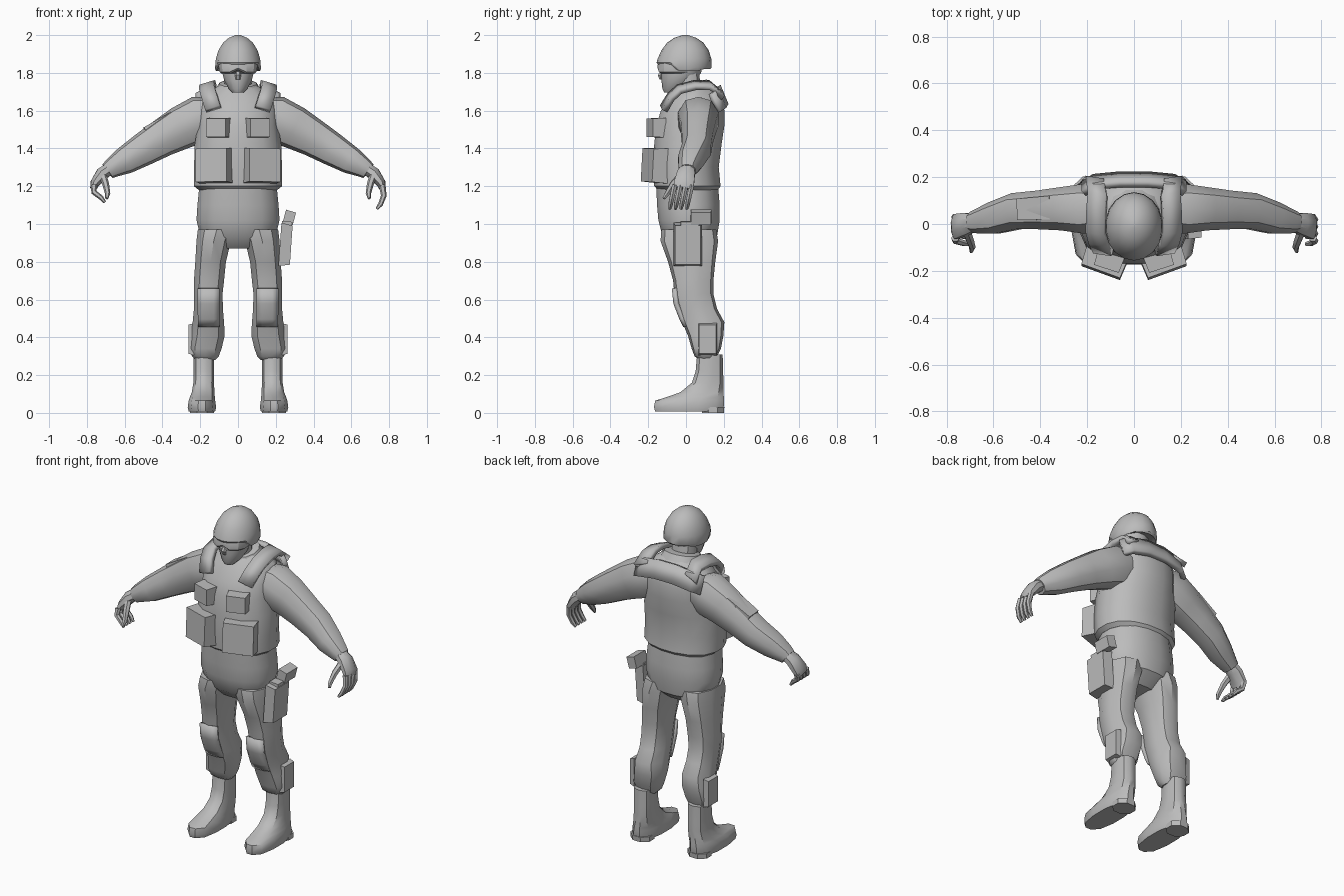
import bpy, bmesh, math
from mathutils import Vector, Matrix

grey = bpy.data.materials.new("plain grey")
grey.diffuse_color = (0.5, 0.5, 0.5, 1)


def finish(name, bm, angle=35):
    bmesh.ops.recalc_face_normals(bm, faces=bm.faces)
    me = bpy.data.meshes.new(name)
    bm.to_mesh(me)
    bm.free()
    me.materials.append(grey)
    ob = bpy.data.objects.new(name, me)
    bpy.context.collection.objects.link(ob)
    bpy.ops.object.select_all(action='DESELECT')
    ob.select_set(True)
    bpy.context.view_layer.objects.active = ob
    bpy.ops.object.shade_smooth_by_angle(angle=math.radians(angle))
    return ob


def skin(bm, rings):
    """Bridge rings of points and cap both ends."""
    vs = [[bm.verts.new(p) for p in r] for r in rings]
    n = len(vs[0])
    for a, b in zip(vs, vs[1:]):
        for i in range(n):
            bm.faces.new((a[i], a[(i + 1) % n], b[(i + 1) % n], b[i]))
    bm.faces.new(vs[0])
    bm.faces.new(vs[-1])
    return vs


def oval(n, e):
    pts = []
    for i in range(n):
        t = 2 * math.pi * (i + 0.5) / n
        c, s = math.cos(t), math.sin(t)
        k = (abs(c) ** e + abs(s) ** e) ** (-1 / e)
        pts.append((c * k, s * k))
    return pts


def stack(name, levels, n=16, e=2.3, s=1, angle=35, edit=None):
    """Horizontal sections: z, x min, x max, y min, y max."""
    bm = bmesh.new()
    rings = [[(s * ((x0 + x1) / 2 + u * (x1 - x0) / 2), (y0 + y1) / 2 + v * (y1 - y0) / 2, z)
              for u, v in oval(n, e)] for z, x0, x1, y0, y1 in levels]
    vs = skin(bm, rings)
    if edit:
        edit(vs)
    return finish(name, bm, angle)


def limb(name, path, n=10, e=2.3, s=1):
    """Sections square to a path: x, y, z, half depth, half thickness."""
    pts = [Vector(p[:3]) for p in path]
    rings = []
    for i, p in enumerate(path):
        d = (pts[min(i + 1, len(pts) - 1)] - pts[max(i - 1, 0)]).normalized()
        u = (Vector((0, 1, 0)) - d * d.y).normalized()
        v = d.cross(u)
        ring = [pts[i] + u * (a * p[3]) + v * (b * p[4]) for a, b in oval(n, e)]
        rings.append([(s * q.x, q.y, q.z) for q in ring])
    bm = bmesh.new()
    skin(bm, rings)
    return finish(name, bm)


def box(name, loc, size, rot=(0, 0, 0), taper=0.92):
    """Box whose front (-y) face is slightly smaller."""
    bm = bmesh.new()
    bmesh.ops.create_cube(bm, size=1)
    for v in bm.verts:
        if v.co.y < 0:
            v.co.x *= taper
            v.co.z *= taper
        v.co = Vector([a * b for a, b in zip(v.co, size)])
    m = Matrix.Translation(loc)
    for ang, ax in zip(rot, "XYZ"):
        m = m @ Matrix.Rotation(math.radians(ang), 4, ax)
    bm.transform(m)
    return finish(name, bm, 20)


def sheet(name, rows, thick, s=1):
    """Grid of points thickened into a pad."""
    bm = bmesh.new()
    vs = [[bm.verts.new((s * x, y, z)) for x, y, z in r] for r in rows]
    for a, b in zip(vs, vs[1:]):
        for i in range(len(a) - 1):
            bm.faces.new((a[i], a[i + 1], b[i + 1], b[i]))
    ob = finish(name, bm)
    mod = ob.modifiers.new("thickness", 'SOLIDIFY')
    mod.thickness = thick
    mod.offset = 0
    return ob


# Jacket and vest
stack("torso", [(1.18, -.21, .21, -.15, .17), (1.20, -.235, .235, -.17, .185), (1.30, -.235, .235, -.175, .175),
                (1.42, -.232, .232, -.17, .19), (1.52, -.215, .215, -.16, .205), (1.60, -.21, .21, -.135, .205),
                (1.67, -.19, .19, -.085, .19), (1.72, -.125, .125, -.05, .16), (1.745, -.08, .08, -.03, .12)])
# Hips down to the crotch
stack("hips", [(.87, -.14, .14, -.06, .09), (.93, -.20, .20, -.125, .165), (1.02, -.222, .222, -.148, .18),
               (1.10, -.217, .217, -.155, .18), (1.22, -.205, .205, -.16, .17)])
# Collar and neck
stack("neck", [(1.66, -.075, .075, -.05, .09), (1.80, -.07, .07, -.05, .07)], n=12)


def tilt(vs):
    for r in vs:
        for v in r:
            v.co.z += .22 * (v.co.y - .04)


stack("collar", [(1.70, -.125, .125, -.07, .15), (1.745, -.10, .10, -.055, .125), (1.75, -.08, .08, -.04, .105)],
      n=12, edit=tilt)

# Head, nose, goggles and helmet
stack("head", [(1.695, -.03, .03, -.115, -.04), (1.715, -.05, .05, -.125, .0), (1.76, -.075, .075, -.13, .05),
               (1.80, -.085, .085, -.135, .08), (1.86, -.09, .09, -.135, .09)], n=14, e=2)
limb("nose", [(0, -.12, 1.82, .01, .01), (0, -.137, 1.785, .014, .016), (0, -.133, 1.765, .008, .012)], n=6)


def dip(vs):
    for r in vs[:2]:
        for v in r:
            if abs(v.co.x) < .02:
                v.co.z += .02


stack("goggles", [(1.797, -.09, .09, -.14, .04), (1.805, -.10, .10, -.15, .04), (1.84, -.105, .105, -.15, .04),
                  (1.87, -.10, .10, -.14, .04)], n=14, angle=25, edit=dip)


def brim(vs):
    for r in vs[:3]:
        for v in r:
            if v.co.y < -.07:
                v.co.z += .035
            elif v.co.y > .06:
                v.co.z += .01


stack("helmet", [(1.825, -.10, .10, -.125, .11), (1.81, -.118, .118, -.15, .128), (1.82, -.124, .124, -.156, .136),
                 (1.875, -.119, .119, -.15, .134), (1.92, -.105, .105, -.13, .12), (1.96, -.08, .08, -.10, .092),
                 (1.985, -.05, .05, -.063, .056), (2.0, -.014, .014, -.018, .012)], n=18, e=2, angle=40, edit=brim)

# Back yoke of the vest
sheet("back_yoke", [[(x, y + .006, z - .10 - .03 * (abs(x) < .05)) if low else (x, y - .035, z)
                     for x, y, z in ((-.215, .165, 1.69), (-.17, .195, 1.71), (-.06, .205, 1.73),
                                     (.06, .205, 1.73), (.17, .195, 1.71), (.215, .165, 1.69))]
                    for low in (0, 1)], .03)

for s, side in ((1, "left"), (-1, "right")):
    # Shoulder pads
    strap = [(.13, -.125, 1.61), (.15, -.085, 1.675), (.162, -.04, 1.715), (.16, .04, 1.735),
             (.155, .12, 1.735), (.165, .185, 1.68)]
    sheet(side + "_shoulder_strap", [[(x - .038, y, z + .012), (x + .04, y + .012, z - .012)]
                                     for x, y, z in strap], .03, s)
    # Sleeve
    limb(side + "_arm", [(.10, .07, 1.58, .09, .09), (.20, .065, 1.555, .11, .125), (.30, .065, 1.51, .095, .115),
                         (.40, .06, 1.455, .085, .10), (.50, .055, 1.395, .08, .088), (.60, .025, 1.335, .07, .073),
                         (.67, .01, 1.295, .052, .052), (.69, .008, 1.28, .045, .045)], s=s)
    # Palm, fingers and thumb
    limb(side + "_palm", [(.67, .01, 1.30, .036, .034), (.72, .0, 1.265, .05, .036), (.758, -.01, 1.215, .056, .026),
                          (.765, -.015, 1.19, .052, .018)], n=8, s=s)
    drop, tuck = (.0, .0) if s > 0 else (.035, .03)
    for i in range(4):
        y = .03 - .03 * i
        limb(f"{side}_finger_{i + 1}", [(.763, y, 1.205, .015, .018), (.772 - tuck / 3, y - .012, 1.15 + drop / 2, .014, .015),
                                        (.755 - tuck, y - .022, 1.105 + drop, .013, .013),
                                        (.735 - tuck, y - .026, 1.08 + drop, .008, .008)], n=6, s=s)
    limb(side + "_thumb", [(.715, -.03, 1.255, .018, .02), (.70, -.07, 1.21, .017, .018),
                           (.69, -.10, 1.16, .014, .014), (.695, -.118, 1.135, .008, .008)], n=6, s=s)
    # Trouser leg
    stack(side + "_leg", [(.28, .12, .225, .07, .16), (.30, .10, .245, .045, .165), (.34, .085, .262, .03, .185),
                          (.41, .068, .25, .01, .198), (.48, .072, .242, -.02, .203), (.55, .078, .235, -.045, .165),
                          (.63, .08, .236, -.062, .145), (.70, .072, .235, -.068, .145), (.80, .062, .228, -.095, .155),
                          (.91, .035, .222, -.135, .17), (.97, .01, .215, -.13, .16)], n=10, e=2.5, s=s)
    # Knee pad and calf pocket
    sheet(side + "_knee_pad", [[(x, y + abs(x - .155) * .35, z) for x in (.10, .13, .18, .21)]
                               for y, z in ((-.074, .66), (-.066, .58), (-.035, .50), (-.015, .46))], .02, s)
    box(side + "_calf_pocket", (s * .248, .115, .39), (.10, .03, .17), (0, 0, 90 * s), .9)
    # Boot
    stack(side + "_boot", [(.008, .12, .262, -.165, .195), (.03, .115, .267, -.172, .202), (.065, .12, .262, -.165, .203),
                           (.085, .122, .255, -.10, .202), (.11, .124, .245, -.03, .20), (.16, .126, .237, .03, .20),
                           (.22, .126, .235, .05, .197), (.31, .126, .235, .058, .195)], n=12, e=2.6, s=s)
    stack(side + "_heel", [(0, .128, .255, .085, .2), (.03, .128, .255, .085, .203)], n=8, e=5, s=s)
    # Chest pouches
    box(side + "_chest_pouch", (s * .107, -.158, 1.51), (.12, .07, .105), (0, 0, 18 * s))
    box(side + "_belly_pouch", (s * .128, -.165, 1.31), (.185, .085, .185), (-3, 0, 20 * s), .95)

# Sleeve pocket on one upper arm
limb("sleeve_pocket", [(-.34, .07, 1.555, .055, .045), (-.48, .062, 1.475, .05, .045)], n=4, e=8)

# Thigh holster with pistol grip
box("holster", (.252, .01, .89), (.15, .06, .23), (0, 4, 90), .9)
box("holster_flap", (.258, .02, .98), (.10, .055, .07), (0, 4, 90), .95)
box("pistol_grip", (.272, .08, 1.035), (.11, .055, .07), (0, 15, 90), .95)
